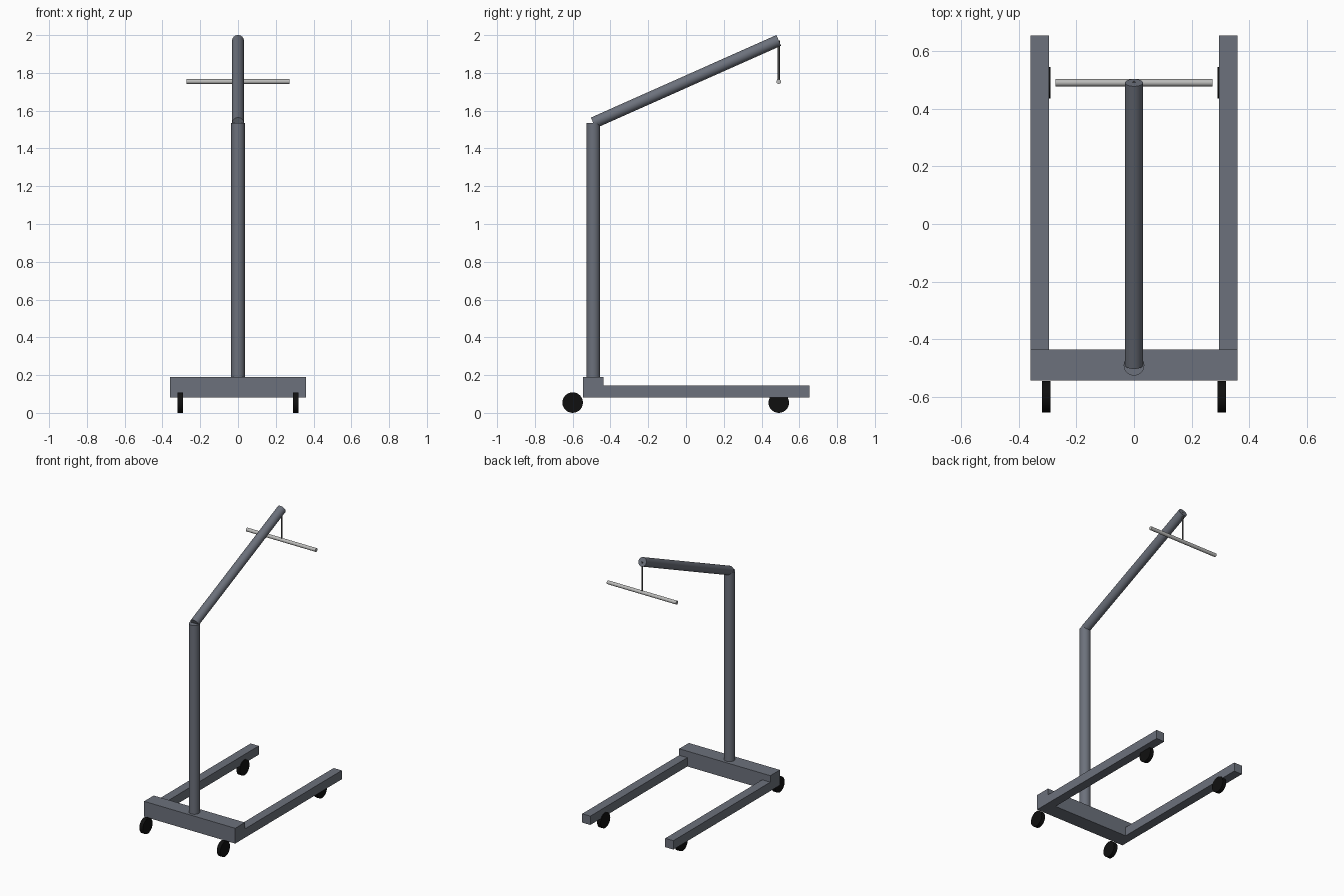
import bpy, math
from mathutils import Vector

cube = bpy.data.objects.get("Cube")
if cube:
    bpy.data.objects.remove(cube, do_unlink=True)


def material(name, rgb):
    m = bpy.data.materials.new(name)
    m.use_nodes = True
    color = (*rgb, 1)
    m.diffuse_color = color
    m.node_tree.nodes["Principled BSDF"].inputs["Base Color"].default_value = color
    return m


steel = material("slate grey steel", (0.15, 0.165, 0.2))
rubber = material("black rubber", (0.005, 0.005, 0.005))
metal = material("light metal", (0.5, 0.5, 0.49))
dark = material("dark metal", (0.1, 0.1, 0.1))


def box(name, low, high, mat):
    low, high = Vector(low), Vector(high)
    bpy.ops.mesh.primitive_cube_add(size=1, location=(low + high) / 2)
    ob = bpy.context.object
    ob.name = name
    ob.scale = high - low
    bpy.ops.object.transform_apply(location=False, rotation=False, scale=True)
    ob.data.materials.append(mat)


def rod(name, start, end, radius, mat, sides=24):
    start, end = Vector(start), Vector(end)
    axis = end - start
    bpy.ops.mesh.primitive_cylinder_add(vertices=sides, radius=radius,
                                        depth=axis.length, location=(start + end) / 2)
    ob = bpy.context.object
    ob.name = name
    ob.rotation_euler = axis.to_track_quat('Z', 'Y').to_euler()
    bpy.ops.object.shade_smooth_by_angle(angle=math.radians(40))
    ob.data.materials.append(mat)


# Base crossbeam, upright mast and slanted boom
box("base_beam", (-0.359, -0.544, 0.082), (0.359, -0.436, 0.191), steel)
rod("mast", (0, -0.491, 0.18), (0, -0.491, 1.535), 0.036, steel)
rod("boom", (0, -0.491, 1.535), (0, 0.491, 1.972), 0.031, steel)

# Hanger rod and spreader bar
rod("hanger_rod", (0, 0.491, 1.972), (0, 0.491, 1.754), 0.0055, dark, 12)
rod("spreader_bar", (-0.273, 0.491, 1.754), (0.273, 0.491, 1.754), 0.0127, metal, 16)

# Legs and wheels on both sides
for side, s in (("left", 1), ("right", -1)):
    xs = sorted((s * 0.295, s * 0.359))
    box(side + "_leg", (xs[0], -0.436, 0.082), (xs[1], 0.655, 0.145), steel)
    for end, y in (("rear", -0.6), ("front", 0.491)):
        rod(f"{side}_{end}_wheel", (s * 0.291, y, 0.0545), (s * 0.319, y, 0.0545),
            0.0545, rubber)
